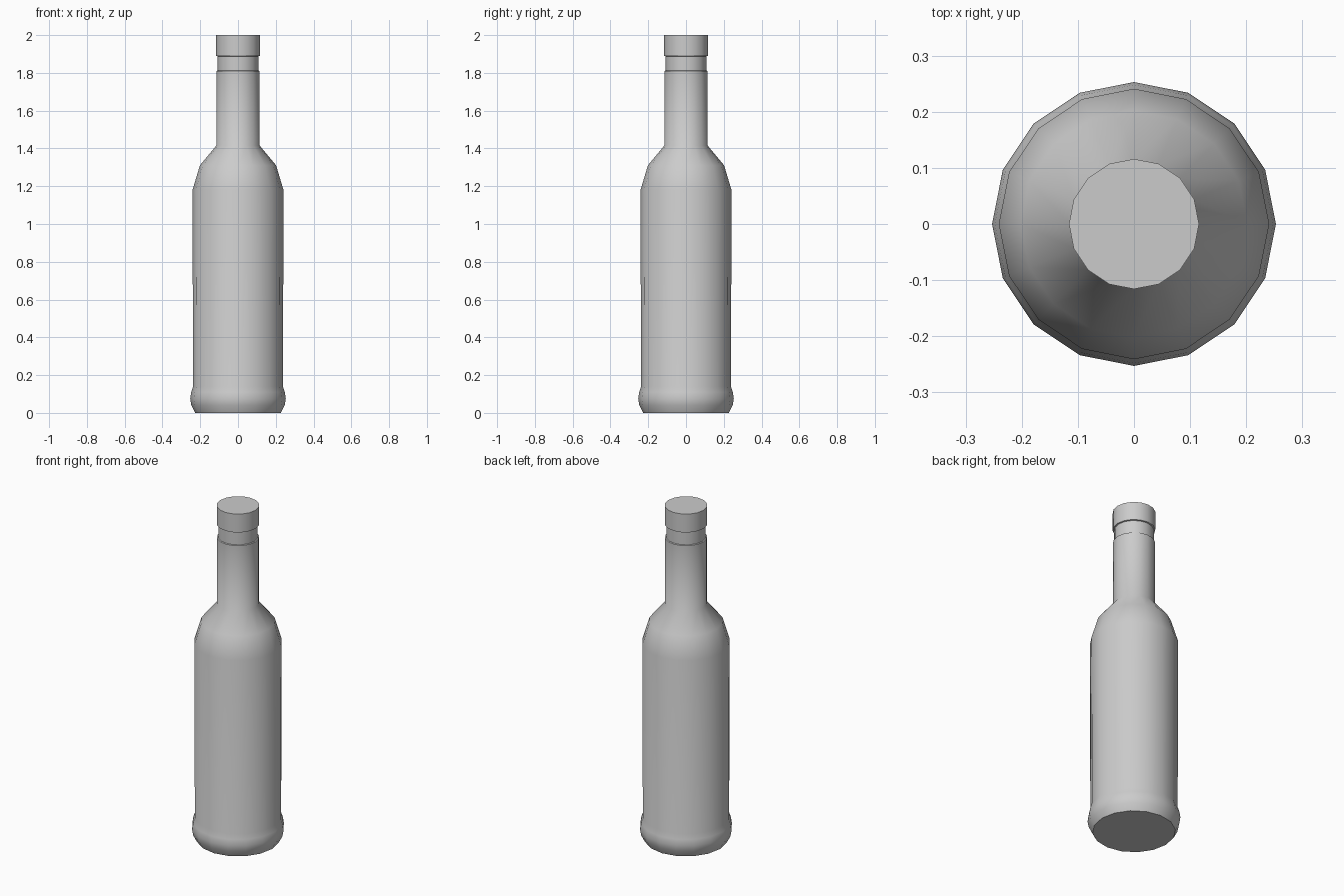
import bpy, bmesh, math

if "Cube" in bpy.data.objects:
    bpy.data.objects.remove(bpy.data.objects["Cube"])

SIDES = 16


def lathe(name, profile):
    """Spin a (radius, height) profile around z and close both ends."""
    bm = bmesh.new()
    rings = []
    for r, z in profile:
        rings.append([bm.verts.new((r * math.cos(2 * math.pi * i / SIDES),
                                    r * math.sin(2 * math.pi * i / SIDES), z))
                      for i in range(SIDES)])
    for low, high in zip(rings, rings[1:]):
        for i in range(SIDES):
            j = (i + 1) % SIDES
            bm.faces.new((low[i], low[j], high[j], high[i]))
    bm.faces.new(rings[0][::-1])
    bm.faces.new(rings[-1])
    mesh = bpy.data.meshes.new(name)
    bm.to_mesh(mesh)
    bm.free()
    obj = bpy.data.objects.new(name, mesh)
    bpy.context.collection.objects.link(obj)
    bpy.ops.object.select_all(action='DESELECT')
    obj.select_set(True)
    bpy.context.view_layer.objects.active = obj
    bpy.ops.object.shade_smooth_by_angle(angle=math.radians(40))
    return obj


# Bottle: rounded foot, straight body, shoulder, neck, grooved collar, flat top
lathe("bottle", [
    (0.226, 0.0), (0.247, 0.04), (0.253, 0.075), (0.248, 0.11), (0.238, 0.14),
    (0.241, 1.18), (0.202, 1.31), (0.115, 1.415),
    (0.115, 1.81), (0.108, 1.812), (0.108, 1.888), (0.116, 1.89),
    (0.116, 2.0),
])
